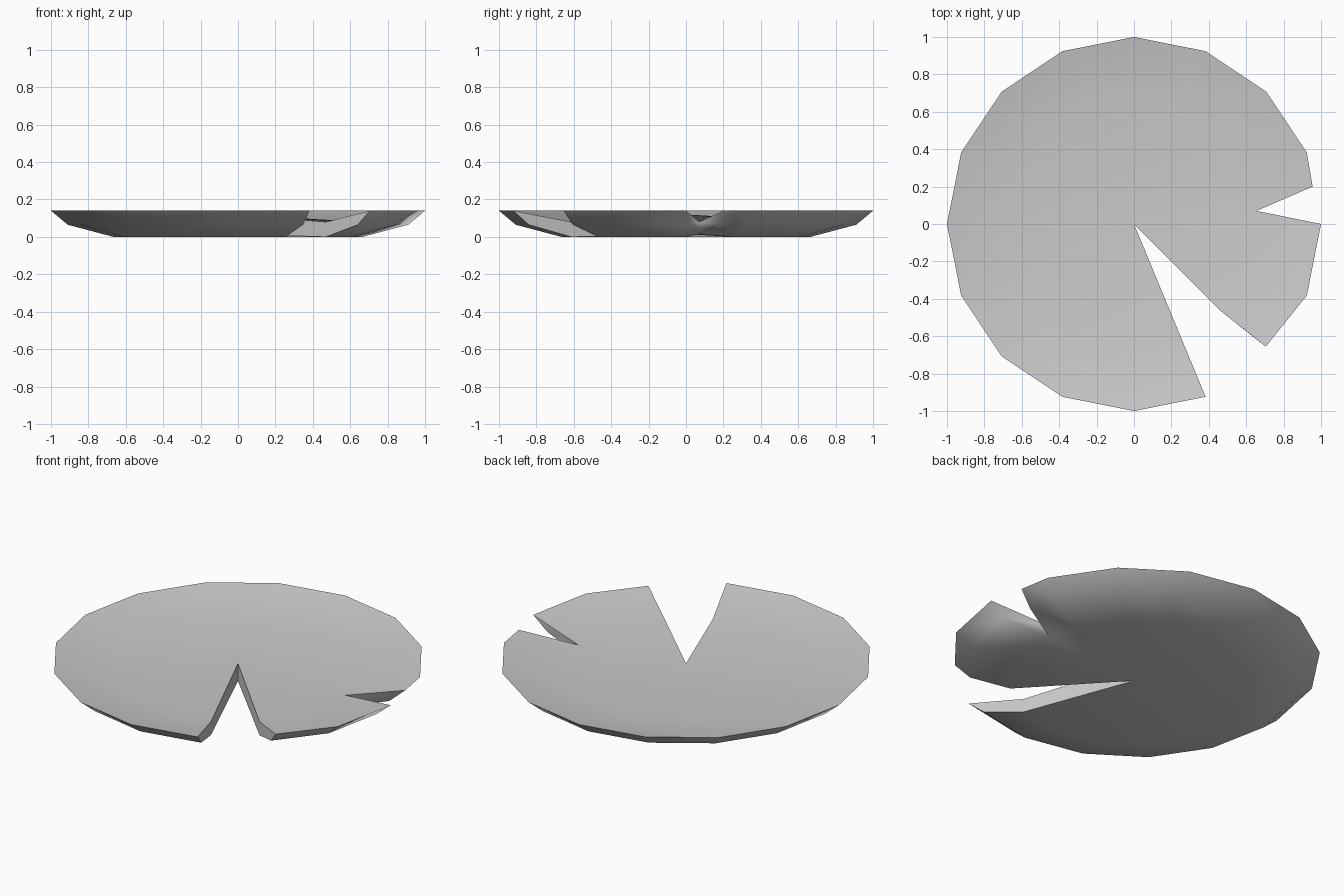
import bpy, bmesh, math

cube = bpy.data.objects.get("Cube")
if cube:
    bpy.data.objects.remove(cube, do_unlink=True)

# Cross-section radii and heights
RING, MID = 0.665, 0.91
TOP_Z, DISH_Z, MID_Z = 0.14, 0.08, 0.065
CENTRE_TOP, CENTRE_LOW = (0, 0, 0.12), (0, 0, 0.015)


def column(degrees, ring=None, rim=None, mid=None, low_z=0.0):
    """One radial slice: centre top, dish, rim, belly, underside, centre low."""
    a = math.radians(degrees)
    c, s = math.cos(a), math.sin(a)
    ring = ring or (RING * c, RING * s)
    rim = rim or (c, s)
    mid = mid or (MID * c, MID * s)
    return [CENTRE_TOP, (*ring, DISH_Z), (*rim, TOP_Z),
            (*mid, MID_Z), (*ring, low_z), CENTRE_LOW]


# Two sectors of slices, parted by the wide wedge and the small side notch
STEP = 22.5
TIP = (0.655, 0.07)
small_sector = [column(-2 * STEP, rim=(0.705, -0.655), mid=(0.64, -0.605)),
                column(-STEP), column(0),
                column(0, ring=TIP, low_z=0.015)]
large_sector = [column(STEP / 2, ring=TIP, rim=(0.955, 0.2),
                       mid=(0.87, 0.17), low_z=0.015)]
large_sector += [column(STEP * i) for i in range(1, 14)]

bm = bmesh.new()
verts = {}


def vert(p):
    key = tuple(round(v, 4) for v in p)
    if key not in verts:
        verts[key] = bm.verts.new(key)
    return verts[key]


def face(points):
    unique = list(dict.fromkeys(vert(p) for p in points))
    if len(unique) > 2:
        return bm.faces.new(unique)


# Top and underside
for sector in (small_sector, large_sector):
    for a, b in zip(sector, sector[1:]):
        for k in range(5):
            face([a[k], a[k + 1], b[k + 1], b[k]])

# Cut walls of the wedge and of the notch
for col in (small_sector[0], large_sector[-1]):
    face([col[0], col[1], col[4], col[5]])
    face(col[1:5])
notch_walls = [face(col[1:5]) for col in (small_sector[-1], large_sector[0])]

bmesh.ops.recalc_face_normals(bm, faces=bm.faces)
for f in bm.faces:
    f.smooth = True

# Crisp rim and cuts, with the notch blending softly into the underside
for e in bm.edges:
    on_notch = any(f in notch_walls for f in e.link_faces)
    upper = all(v.co.z > MID_Z + 0.01 for v in e.verts)
    sharp = len(e.link_faces) != 2 or e.calc_face_angle(0) > math.radians(35)
    e.smooth = not sharp or (on_notch and not upper)

mesh = bpy.data.meshes.new("lily_pad")
bm.to_mesh(mesh)
bm.free()
pad = bpy.data.objects.new("lily_pad", mesh)
bpy.context.scene.collection.objects.link(pad)

# Single grey material
grey = bpy.data.materials.new("light_grey")
grey.use_nodes = True
colour = (0.6, 0.6, 0.6, 1)
grey.diffuse_color = colour
grey.node_tree.nodes["Principled BSDF"].inputs["Base Color"].default_value = colour
mesh.materials.append(grey)
